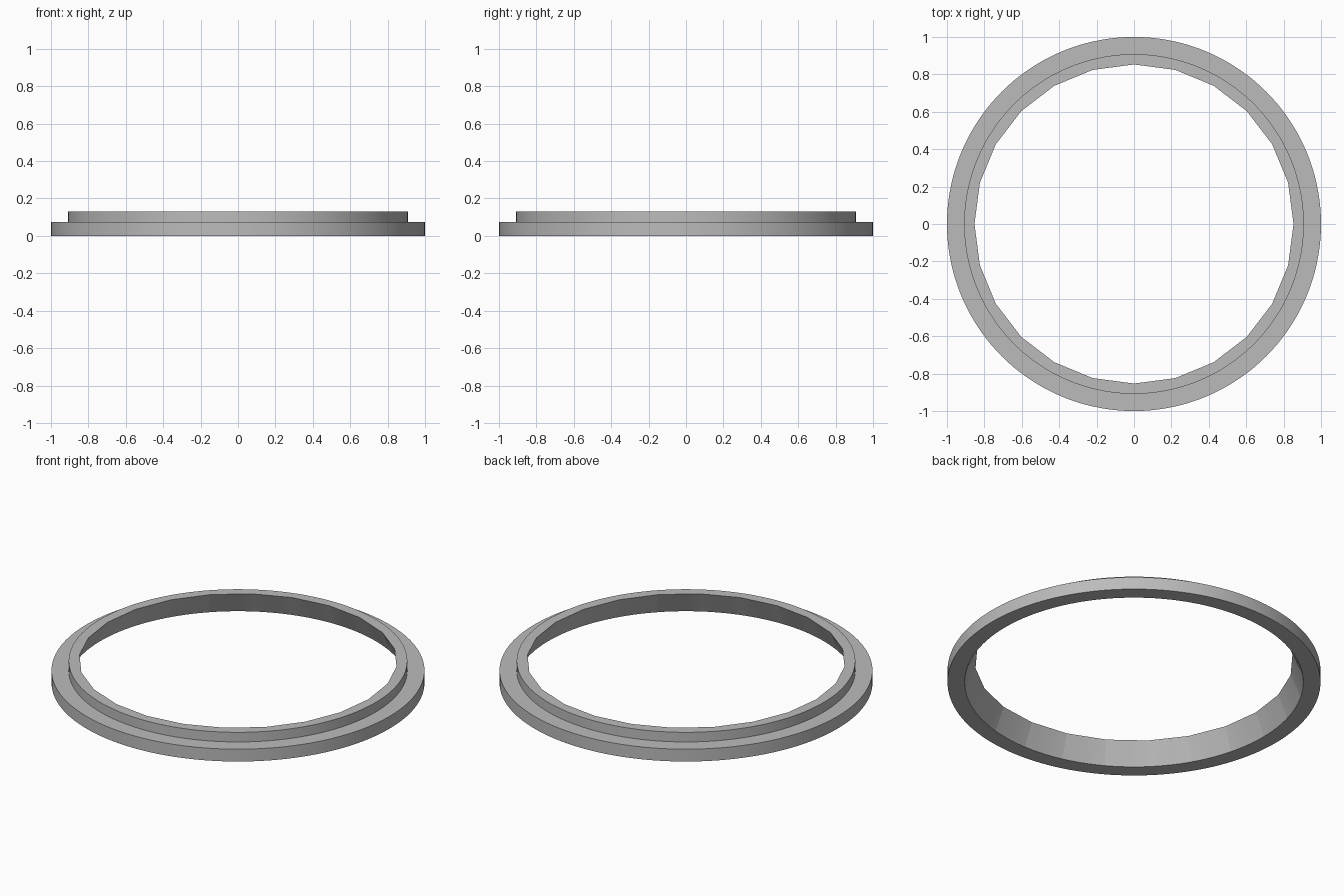
import bpy
import bmesh
from math import cos, sin, pi, radians

cube = bpy.data.objects.get("Cube")
if cube:
    bpy.data.objects.remove(cube)

FACETS = 24          # flat sides of the opening
PER_FACET = 6        # round steps per flat side
STEPS = FACETS * PER_FACET
BORE, MOUTH = 0.908, 0.853
STEP_Z, TOP_Z = 0.073, 0.13

grey = bpy.data.materials.new("plain grey")
grey.use_nodes = True
colour = (0.5, 0.5, 0.5, 1)
grey.diffuse_color = colour
grey.node_tree.nodes["Principled BSDF"].inputs["Base Color"].default_value = colour


def circle(bm, radius, z):
    return [bm.verts.new((radius * cos(2 * pi * i / STEPS),
                          radius * sin(2 * pi * i / STEPS), z)) for i in range(STEPS)]


def polygon(bm, radius, z):
    # Points spread along the straight sides of a regular polygon
    loop = []
    for i in range(STEPS):
        side, part = divmod(i, PER_FACET)
        t = part / PER_FACET
        a, b = (2 * pi * (side + k) / FACETS for k in (0, 1))
        loop.append(bm.verts.new((radius * (cos(a) * (1 - t) + cos(b) * t),
                                  radius * (sin(a) * (1 - t) + sin(b) * t), z)))
    return loop


# Stepped ring: round outside, bore narrowing to a faceted mouth
bm = bmesh.new()
loops = [circle(bm, BORE, 0), circle(bm, 1, 0), circle(bm, 1, STEP_Z),
         circle(bm, BORE, STEP_Z), circle(bm, BORE, TOP_Z), polygon(bm, MOUTH, TOP_Z)]
for lower, upper in zip(loops, loops[1:] + loops[:1]):
    for i in range(STEPS):
        j = (i + 1) % STEPS
        bm.faces.new((lower[i], lower[j], upper[j], upper[i]))
bmesh.ops.recalc_face_normals(bm, faces=bm.faces)

mesh = bpy.data.meshes.new("stepped_ring")
bm.to_mesh(mesh)
bm.free()
mesh.materials.append(grey)
ring = bpy.data.objects.new("stepped_ring", mesh)
bpy.context.collection.objects.link(ring)

bpy.ops.object.select_all(action='DESELECT')
ring.select_set(True)
bpy.context.view_layer.objects.active = ring
bpy.ops.object.shade_smooth_by_angle(angle=radians(5))
